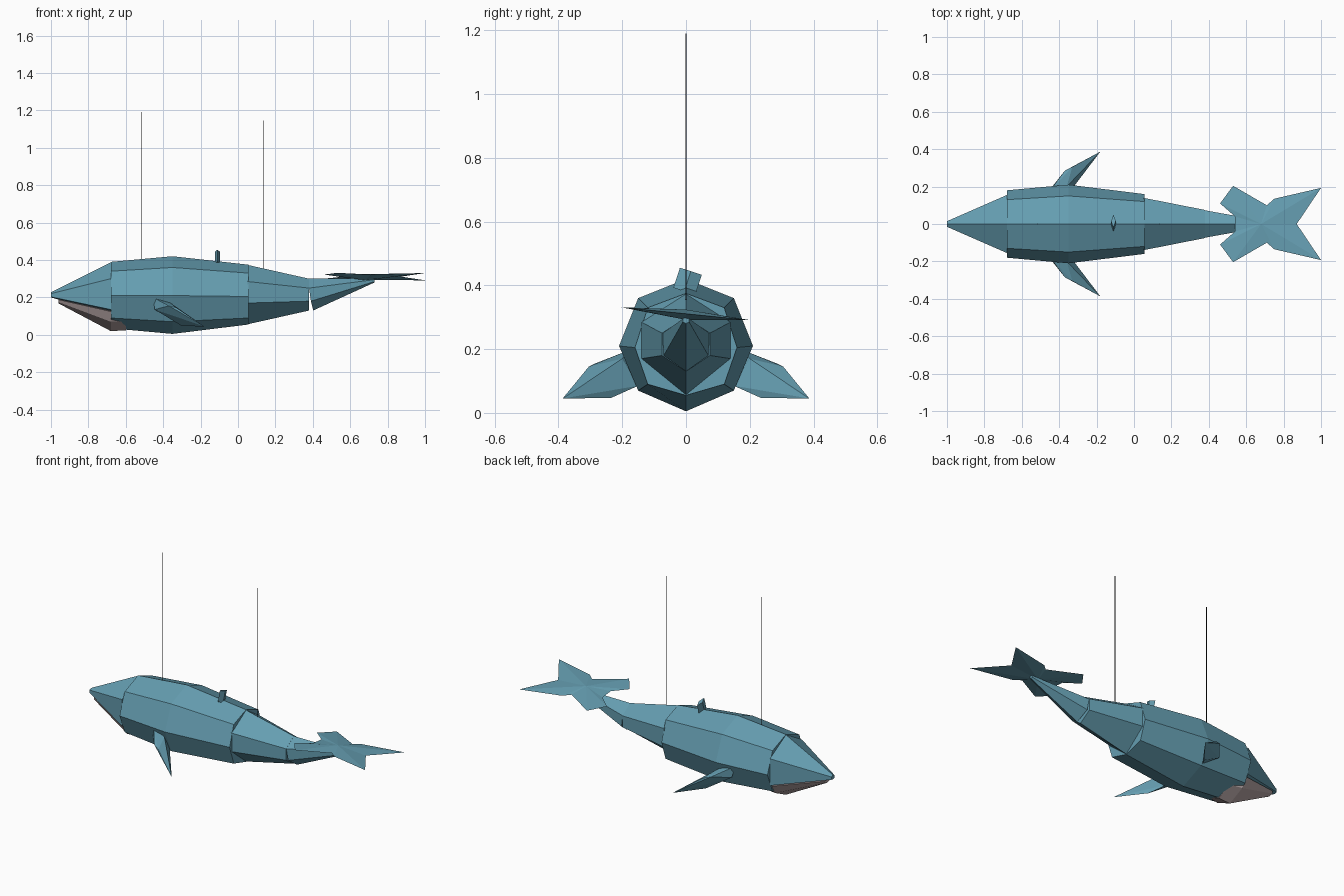
import bpy, bmesh, math
from mathutils import Matrix

cube = bpy.data.objects.get("Cube")
if cube:
    bpy.data.objects.remove(cube, do_unlink=True)


def material(name, rgb):
    m = bpy.data.materials.new(name)
    m.use_nodes = True
    m.diffuse_color = (*rgb, 1)
    m.node_tree.nodes["Principled BSDF"].inputs["Base Color"].default_value = (*rgb, 1)
    return m


BLUE = material("whale blue", (0.13, 0.34, 0.44))
PALE = material("jaw pale pink", (0.48, 0.39, 0.39))
DARK = material("string black", (0.01, 0.01, 0.01))


def finish(name, bm, mat):
    bmesh.ops.recalc_face_normals(bm, faces=bm.faces)
    mesh = bpy.data.meshes.new(name)
    bm.to_mesh(mesh)
    bm.free()
    mesh.materials.append(mat)
    ob = bpy.data.objects.new(name, mesh)
    bpy.context.collection.objects.link(ob)
    return ob


def loft(name, rings, mat):
    """Each ring is a half section of (x, y, z) from top to bottom, mirrored in y."""
    bm = bmesh.new()
    loops = []
    for half in rings:
        pts = half + [(x, -y, z) for x, y, z in reversed(half) if y > 0]
        loops.append([bm.verts.new(p) for p in pts])
    for a, b in zip(loops, loops[1:]):
        for i in range(len(a)):
            j = (i + 1) % len(a)
            bm.faces.new((a[i], a[j], b[j], b[i]))
    bm.faces.new(loops[0])
    bm.faces.new(loops[-1])
    return finish(name, bm, mat)


def at(x, *section):
    return [(x, y, z) for y, z in section]


# Octagonal middle of the body
loft("body", [
    at(-0.68, (0, 0.39), (0.13, 0.34), (0.18, 0.21), (0.13, 0.09), (0, 0.035)),
    at(-0.35, (0, 0.42), (0.15, 0.36), (0.21, 0.21), (0.15, 0.07), (0, 0.005)),
    at(0.055, (0, 0.375), (0.12, 0.33), (0.16, 0.205), (0.12, 0.09), (0, 0.055)),
], BLUE)

# Pointed head and the pale lower jaw
loft("head", [
    at(-1.0, (0, 0.227), (0.015, 0.22), (0.015, 0.203), (0, 0.2)),
    at(-0.68, (0, 0.388), (0.155, 0.30), (0.155, 0.135), (0, 0.11)),
], BLUE)
loft("lower_jaw", [
    at(-0.96, (0, 0.19), (0.03, 0.188), (0.025, 0.175), (0, 0.168)),
    at(-0.68, (0, 0.14), (0.14, 0.125), (0.105, 0.07), (0, 0.02)),
    at(-0.60, (0, 0.14), (0.12, 0.125), (0.09, 0.07), (0, 0.024)),
], PALE)

# Two hexagonal tail sections with a wedge gap under the joint
loft("tail_base", [
    at(0.05, (0, 0.374), (0.14, 0.285), (0.14, 0.17), (0, 0.056)),
    at(0.38, (0, 0.30), (0.075, 0.25), (0.075, 0.18), (0, 0.13)),
], BLUE)
loft("tail_tip", [
    [(0.38, 0, 0.30), (0.38, 0.073, 0.25), (0.39, 0.07, 0.18), (0.402, 0, 0.13)],
    at(0.73, (0, 0.302), (0.01, 0.295), (0.01, 0.285), (0, 0.28)),
], BLUE)

# Tilted tail fluke: a star outline with slightly raised centres
half = [(1.0, 0.193), (0.75, 0.135), (0.71, 0.10), (0.53, 0.204), (0.46, 0.11), (0.54, 0.04)]
outline = [(0.87, 0)] + half + [(x, -y) for x, y in reversed(half)]
bm = bmesh.new()
rim = [bm.verts.new((x, y, 0.311 - 0.1 * y)) for x, y in outline]
for z in (0.324, 0.292):
    centre = bm.verts.new((0.68, 0, z))
    for a, b in zip(rim, rim[1:] + rim[:1]):
        bm.faces.new((a, b, centre))
finish("tail_fluke", bm, BLUE)

# Side fins, swept back and down
fin = [(-0.455, 0.17, 0.20), (-0.445, 0.19, 0.135), (-0.37, 0.285, 0.155), (-0.33, 0.305, 0.145),
       (-0.18, 0.387, 0.045), (-0.30, 0.235, 0.047), (-0.36, 0.20, 0.17), (-0.36, 0.15, 0.085)]
for name, side in (("near_side_fin", -1), ("far_side_fin", 1)):
    bm = bmesh.new()
    for x, y, z in fin:
        bm.verts.new((x, side * y, z))
    bmesh.ops.convex_hull(bm, input=bm.verts)
    finish(name, bm, BLUE)


def prism(name, sides, radius, depth, matrix, mat):
    bm = bmesh.new()
    bmesh.ops.create_cone(bm, cap_ends=True, segments=sides, radius1=radius,
                          radius2=radius, depth=depth, matrix=matrix)
    return finish(name, bm, mat)


# Small leaning diamond fin on the back
lean = (Matrix.Translation((-0.11, 0.005, 0.413)) @ Matrix.Rotation(math.radians(-18), 4, "X")
        @ Matrix.Diagonal((0.35, 1, 1, 1)))
prism("back_fin", 4, 0.036, 0.066, lean, BLUE)

# Hanging strings
for name, x, low, high in (("head_string", -0.515, 0.39, 1.19), ("tail_string", 0.135, 0.34, 1.145)):
    prism(name, 6, 0.0022, high - low, Matrix.Translation((x, 0, (low + high) / 2)), DARK)
